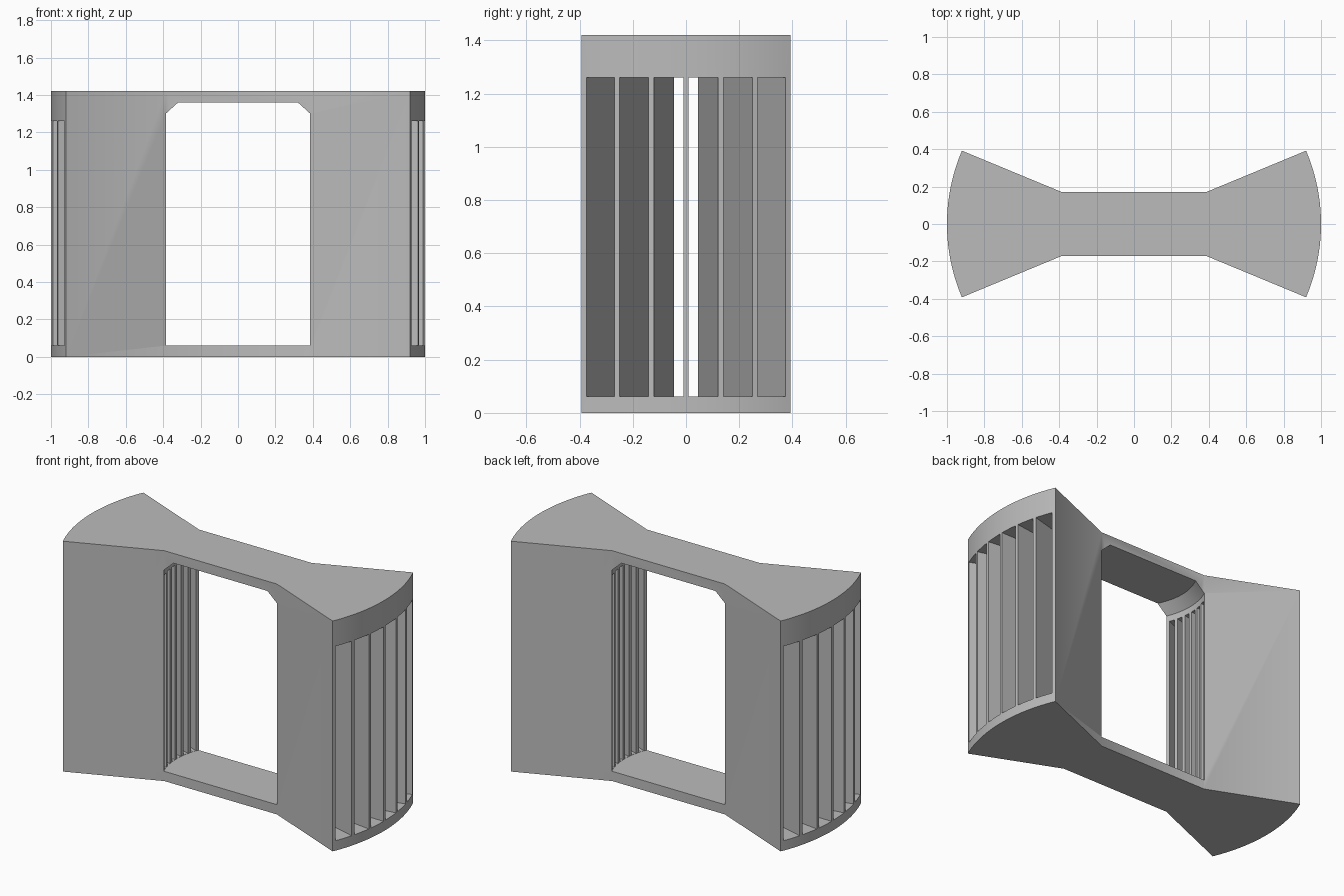
import bpy, bmesh
from math import cos, sin, radians, pi

if "Cube" in bpy.data.objects:
    bpy.data.objects.remove(bpy.data.objects["Cube"], do_unlink=True)

HEIGHT, FLOOR, CEILING, SLOT_TOP = 1.42, 0.06, 1.36, 1.26
BORE, CHAMFER = 0.422, 0.06
STEP, HALF_BLADE = radians(7.5), 0.01
SLOTS = 6


def material(name, value):
    mat = bpy.data.materials.new(name)
    mat.use_nodes = True
    colour = (value, value, value, 1)
    mat.diffuse_color = colour
    mat.node_tree.nodes["Principled BSDF"].inputs["Base Color"].default_value = colour
    return mat


def loft(name, rings):
    """Closed solid through rings of (outline, z)."""
    bm = bmesh.new()
    loops = [[bm.verts.new((x, y, z)) for x, y in pts] for pts, z in rings]
    n = len(loops[0])
    for low, high in zip(loops, loops[1:]):
        for i in range(n):
            j = (i + 1) % n
            bm.faces.new((low[i], low[j], high[j], high[i]))
    bm.faces.new(loops[0][::-1])
    bm.faces.new(loops[-1])
    bmesh.ops.recalc_face_normals(bm, faces=bm.faces)
    mesh = bpy.data.meshes.new(name)
    bm.to_mesh(mesh)
    bm.free()
    obj = bpy.data.objects.new(name, mesh)
    bpy.context.collection.objects.link(obj)
    return obj


def beside(radius, angle, offset):
    """Point along a radial line, shifted sideways."""
    return (radius * cos(angle) - offset * sin(angle),
            radius * sin(angle) + offset * cos(angle))


def circle(radius, n=128):
    return [(radius * cos(2 * pi * i / n), radius * sin(2 * pi * i / n)) for i in range(n)]


def cut(target, cutter):
    cutter.hide_render = True
    mod = target.modifiers.new("cut", "BOOLEAN")
    mod.operation, mod.solver, mod.object = "DIFFERENCE", "EXACT", cutter
    bpy.ops.object.select_all(action="DESELECT")
    bpy.context.view_layer.objects.active = target
    target.select_set(True)
    bpy.ops.object.modifier_apply(modifier=mod.name)
    bpy.data.objects.remove(cutter, do_unlink=True)


# Bow-tie body: two radial sectors joined by a narrow waist
edge = STEP * SLOTS / 2
outer = edge + HALF_BLADE
inner_x, inner_y = beside(0.42, edge, HALF_BLADE)
arc = [(cos(outer * i / 16), sin(outer * i / 16)) for i in range(-16, 17)]
half = [(inner_x, -inner_y)] + arc + [(inner_x, inner_y)]
outline = half + [(-x, -y) for x, y in half]
body = loft("slotted_frame", [(outline, 0), (outline, HEIGHT)])

# Central round bore with a chamfered top
cut(body, loft("bore_cutter", [(circle(BORE), FLOOR),
                               (circle(BORE), CEILING - CHAMFER),
                               (circle(BORE - CHAMFER), CEILING)]))

# Radial slots, leaving thin blades between them
for turn in (0, pi):
    for k in range(SLOTS):
        a = turn - edge + k * STEP
        b = a + STEP
        wedge = [beside(0.4, a, HALF_BLADE), beside(1.1, a, HALF_BLADE),
                 beside(1.1, b, -HALF_BLADE), beside(0.4, b, -HALF_BLADE)]
        cut(body, loft("slot_cutter", [(wedge, FLOOR + 0.001), (wedge, SLOT_TOP)]))

body.data.materials.clear()
body.data.materials.append(material("plain_grey", 0.5))
for face in body.data.polygons:
    face.material_index = 0
bpy.ops.object.shade_smooth_by_angle(angle=radians(25))
